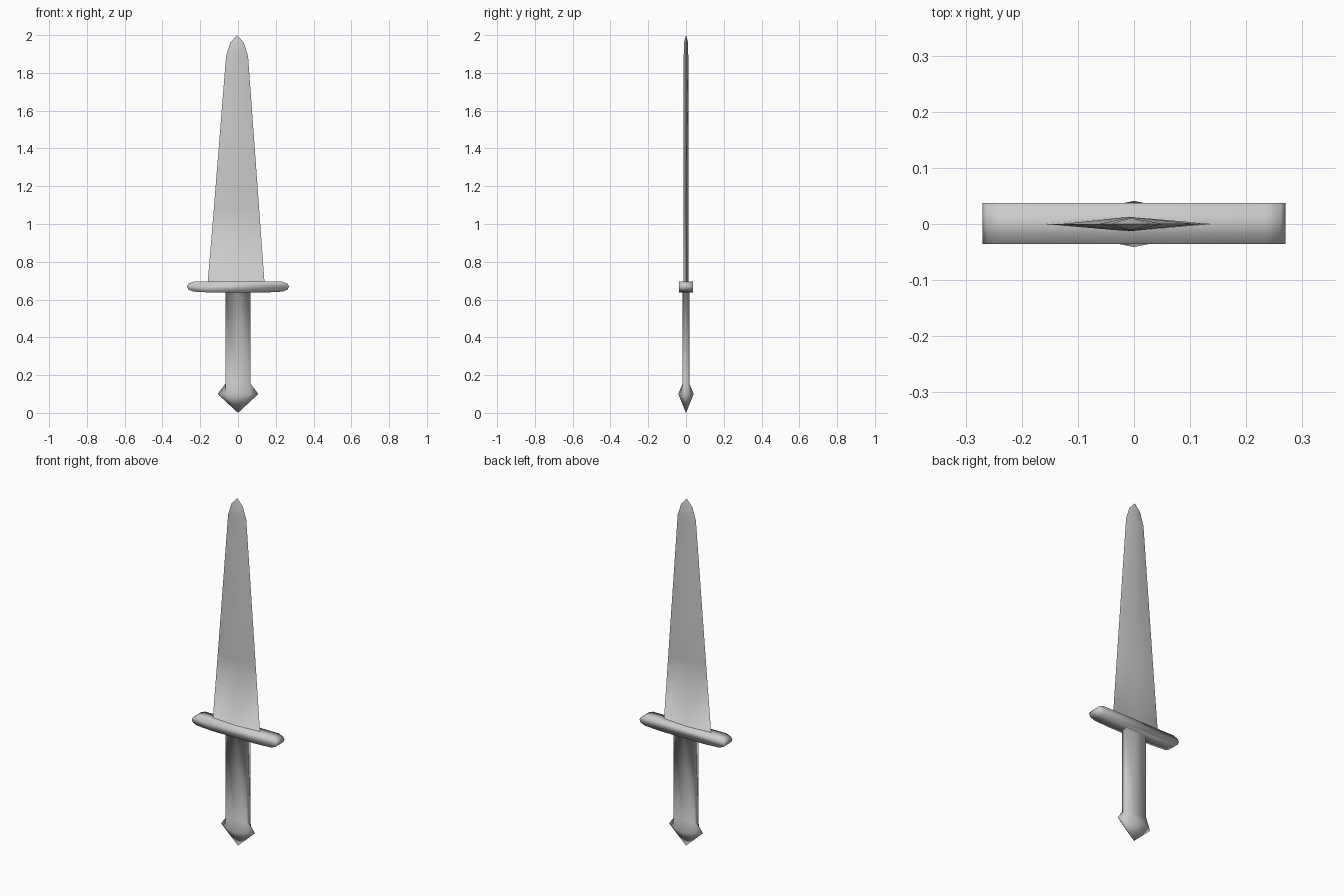
import bpy, bmesh

if "Cube" in bpy.data.objects:
    bpy.data.objects.remove(bpy.data.objects["Cube"])


def finish(name, bm):
    bmesh.ops.recalc_face_normals(bm, faces=bm.faces)
    me = bpy.data.meshes.new(name)
    bm.to_mesh(me)
    bm.free()
    for p in me.polygons:
        p.use_smooth = True
    ob = bpy.data.objects.new(name, me)
    bpy.context.collection.objects.link(ob)
    return ob


def loft(name, rings, tip, sharp=()):
    """Skin rings of (centre x, z, section points); close the last one to a tip.
    Lengthwise edges listed in sharp stay crisp."""
    bm = bmesh.new()
    loops = [[bm.verts.new((cx + x, y, z)) for x, y in pts] for cx, z, pts in rings]
    tip = bm.verts.new(tip)
    n = len(loops[0])
    for a, b in zip(loops, loops[1:]):
        for i in range(n):
            j = (i + 1) % n
            bm.faces.new((a[i], a[j], b[j], b[i]))
    for i in range(n):
        bm.faces.new((loops[-1][i], loops[-1][(i + 1) % n], tip))
    for i in sharp:
        line = [lp[i] for lp in loops] + [tip]
        for a, b in zip(line, line[1:]):
            bm.edges.get((a, b)).smooth = False
    return finish(name, bm)


def diamond(w, d):
    return [(w, 0), (0, d), (-w, 0), (0, -d)]


def eight(w, d, cw, cd):
    """Section with mid points at w, d and corner points at cw, cd."""
    return [(w, 0), (cw, cd), (0, d), (-cw, cd), (-w, 0), (-cw, -cd), (0, -d), (cw, -cd)]


# Blade: thin rhombus section; the first ring is a flange hidden in the guard
loft("blade", [
    (-0.01, 0.688, diamond(0.2, 0.03)),
    (-0.01, 0.694, diamond(0.15, 0.013)),
    (-0.008, 1.08, diamond(0.12, 0.0127)),
    (-0.005, 1.89, diamond(0.058, 0.012)),
    (-0.005, 1.96, diamond(0.036, 0.011)),
], tip=(-0.005, 0, 2.0), sharp=(0, 2))

# Grip and pommel: boxy grip with a flange in the guard, swelling to a pointed pommel
loft("grip_and_pommel", [
    (0, 0.648, eight(0.1, 0.033, 0.1, 0.033)),
    (0, 0.638, eight(0.066, 0.018, 0.066, 0.018)),
    (0, 0.155, eight(0.066, 0.018, 0.066, 0.018)),
    (0, 0.1, eight(0.108, 0.041, 0.066, 0.028)),
], tip=(0, 0, 0))

# Crossguard: rounded bar outline extruded front to back
half = [(0.14, 0.637), (0.235, 0.642), (0.262, 0.652), (0.27, 0.668),
        (0.262, 0.684), (0.235, 0.695)]
outline = half + [(-x, z) for x, z in reversed(half)]
bm = bmesh.new()
front = bm.faces.new([bm.verts.new((x, -0.036, z)) for x, z in outline])
ext = bmesh.ops.extrude_face_region(bm, geom=[front], use_keep_orig=True)
bmesh.ops.translate(bm, vec=(0, 0.073, 0),
                    verts=[g for g in ext["geom"] if isinstance(g, bmesh.types.BMVert)])
finish("crossguard", bm)
